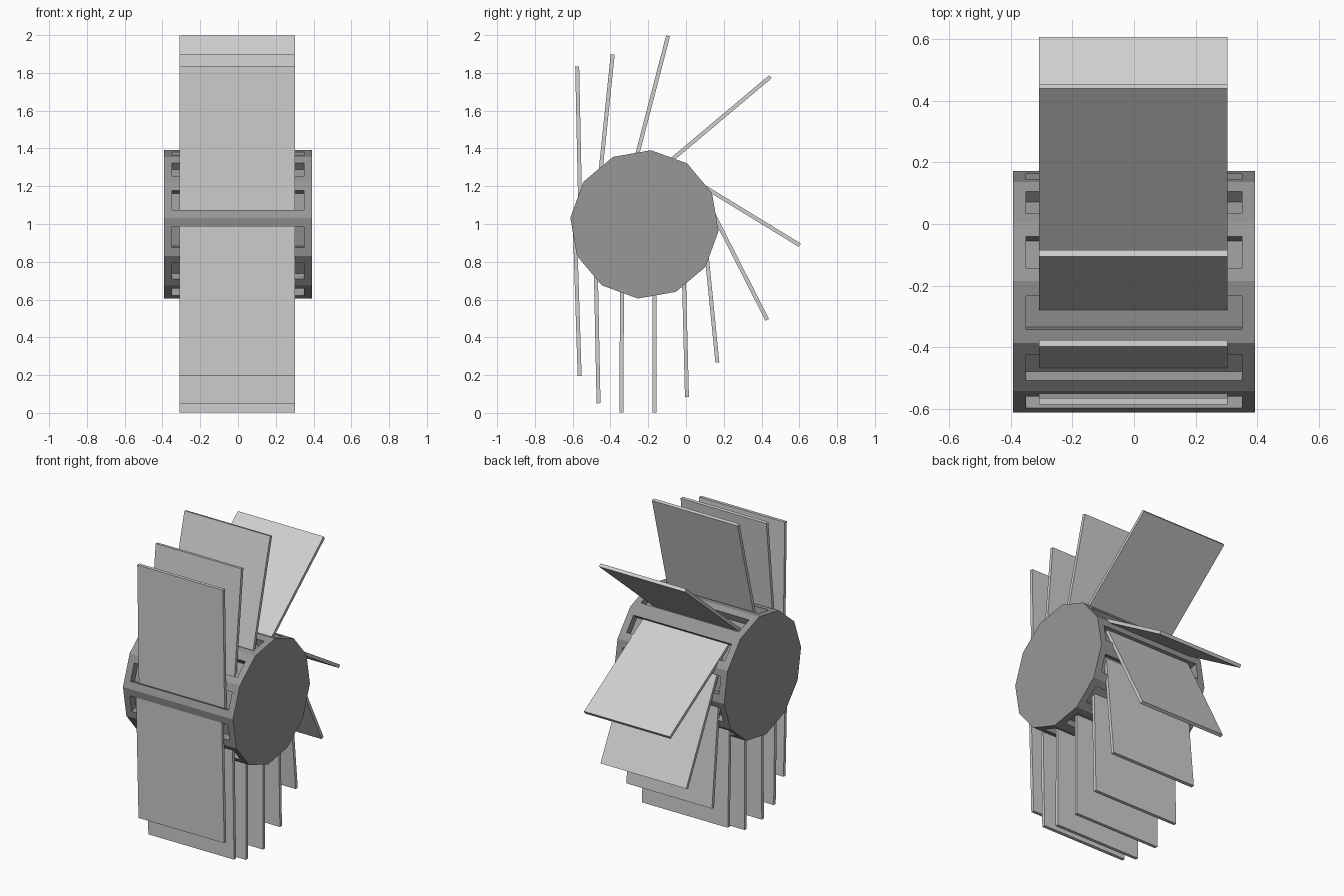
import bpy, bmesh, math
from mathutils import Vector

if "Cube" in bpy.data.objects:
    bpy.data.objects.remove(bpy.data.objects["Cube"])

def material(name, v):
    m = bpy.data.materials.new(name)
    m.diffuse_color = (v, v, v, 1)
    m.use_nodes = True
    m.node_tree.nodes["Principled BSDF"].inputs["Base Color"].default_value = m.diffuse_color
    return m

drum_grey = material("dark grey", 0.31)
card_grey = material("light grey", 0.62)

def finish(name, bm, mat):
    bmesh.ops.remove_doubles(bm, verts=bm.verts, dist=1e-5)
    bmesh.ops.recalc_face_normals(bm, faces=bm.faces)
    me = bpy.data.meshes.new(name)
    bm.to_mesh(me)
    bm.free()
    me.materials.append(mat)
    ob = bpy.data.objects.new(name, me)
    bpy.context.collection.objects.link(ob)
    return ob

# Twelve-sided drum with one rectangular pocket in every side
CY, CZ, R, HALF = -0.22, 0.998, 0.394, 0.393
SLOT_X, DEPTH = 0.35, 0.045
ring = [Vector((0, CY + R * math.cos(a), CZ + R * math.sin(a)))
        for a in (math.radians(30 * i - 5) for i in range(12))]
bm = bmesh.new()

def face(points):
    bm.faces.new([bm.verts.new(p) for p in points])

def rect(p, q, half):
    x = Vector((half, 0, 0))
    return [p - x, p + x, q + x, q - x]

for i, a in enumerate(ring):
    b = ring[(i + 1) % 12]
    inward = (Vector((0, CY, CZ)) - (a + b) / 2).normalized() * DEPTH
    rim = rect(a, b, HALF)
    lip = rect(a.lerp(b, 0.24), a.lerp(b, 0.78), SLOT_X)
    floor = [p + inward for p in lip]
    for k in range(4):
        n = (k + 1) % 4
        face([rim[k], rim[n], lip[n], lip[k]])
        face([lip[k], lip[n], floor[n], floor[k]])
    face(floor)
for s in (-HALF, HALF):
    face([p + Vector((s, 0, 0)) for p in ring])
finish("drum", bm, drum_grey)

# Flip cards: free tip (y, z) and the point where each meets the drum (y, z)
CARD_LEN, CARD_T, CARD_X0, CARD_X1 = 0.79, 0.021, -0.309, 0.303
cards = [
    ((-0.576, 1.833), (-0.563, 1.22)),
    ((-0.388, 1.898), (-0.450, 1.30)),
    ((-0.095, 1.996), (-0.255, 1.38)),
    ((0.447, 1.78), (-0.070, 1.345)),
    ((0.602, 0.888), (0.105, 1.192)),
    ((0.430, 0.492), (0.167, 1.01)),
    ((0.166, 0.267), (0.113, 0.80)),
    ((0.005, 0.083), (-0.010, 0.68)),
    ((-0.167, 0.003), (-0.167, 0.62)),
    ((-0.342, 0.003), (-0.339, 0.64)),
    ((-0.463, 0.051), (-0.477, 0.74)),
    ((-0.563, 0.195), (-0.584, 0.85)),
]
for n, (tip, base) in enumerate(cards, 1):
    t = Vector((0, *tip))
    d = (Vector((0, *base)) - t).normalized()
    side = Vector((0, -d.z, d.y)) * CARD_T / 2
    end = t + d * CARD_LEN
    outline = [t - side, t + side, end + side, end - side]
    bm = bmesh.new()
    f = bm.faces.new([bm.verts.new(p + Vector((CARD_X0, 0, 0))) for p in outline])
    ext = bmesh.ops.extrude_face_region(bm, geom=[f])
    verts = [g for g in ext["geom"] if isinstance(g, bmesh.types.BMVert)]
    bmesh.ops.translate(bm, verts=verts, vec=(CARD_X1 - CARD_X0, 0, 0))
    finish(f"flip_card_{n:02d}", bm, card_grey)
